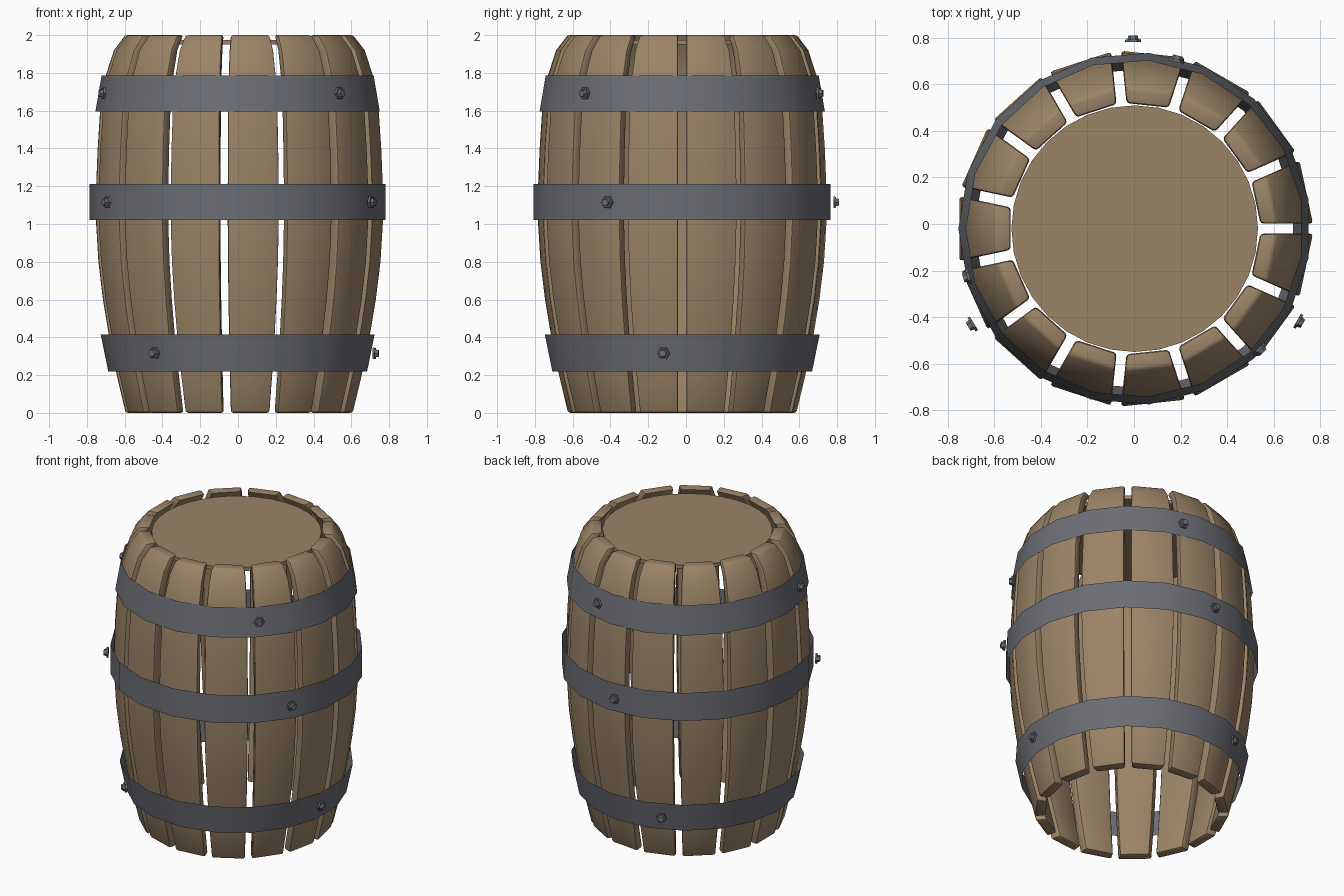
import bpy, bmesh
from math import sin, cos, tan, pi, radians
from mathutils import Matrix, Vector

if "Cube" in bpy.data.objects:
    bpy.data.objects.remove(bpy.data.objects["Cube"])

CX, CY = 0.003, -0.02
STAVES, HOOP_SIDES = 15, 19


def material(name, rgb):
    m = bpy.data.materials.new(name)
    m.diffuse_color = (*rgb, 1)
    m.use_nodes = True
    m.node_tree.nodes["Principled BSDF"].inputs["Base Color"].default_value = m.diffuse_color
    return m


WOOD = material("wood", (0.33, 0.23, 0.135))
METAL = material("metal", (0.15, 0.155, 0.175))


def add_object(name, bm, mat, angle=35):
    me = bpy.data.meshes.new(name)
    bm.to_mesh(me)
    bm.free()
    me.materials.append(mat)
    ob = bpy.data.objects.new(name, me)
    bpy.context.collection.objects.link(ob)
    bpy.ops.object.select_all(action='DESELECT')
    ob.select_set(True)
    bpy.context.view_layer.objects.active = ob
    bpy.ops.object.shade_smooth_by_angle(angle=radians(angle))
    return ob


# Staves: a bulged outer profile swept as a wedge-shaped plank with rounded edges
PROFILE = [(0, .598), (.2, .645), (.4, .685), (.6, .718), (.8, .742), (1, .754),
           (1.2, .754), (1.4, .746), (1.6, .733), (1.78, .705), (1.92, .66), (2, .60)]


def stave_mesh():
    bm = bmesh.new()
    rings = []
    for z, r in PROFILE:
        ri = r - .068
        wo, wi = (q * tan(pi / STAVES) - .022 for q in (r, ri))
        rings.append([bm.verts.new(p) for p in
                      ((ri, -wi, z), (r, -wo, z), (r, wo, z), (ri, wi, z))])
    for a, b in zip(rings, rings[1:]):
        for i in range(4):
            j = (i + 1) % 4
            bm.faces.new((a[i], a[j], b[j], b[i]))
    bm.faces.new(rings[0][::-1])
    bm.faces.new(rings[-1])
    bm.normal_update()
    sharp = [e for e in bm.edges if e.calc_face_angle() > radians(40)]
    bmesh.ops.bevel(bm, geom=sharp, offset=.013, segments=2, profile=.5, affect='EDGES')
    return bm


stave = add_object("stave_01", stave_mesh(), WOOD)
for k in range(STAVES):
    ob = stave
    if k:
        ob = stave.copy()
        ob.name = f"stave_{k + 1:02d}"
        bpy.context.collection.objects.link(ob)
    ob.location = (CX, CY, 0)
    ob.rotation_euler.z = 2 * pi * (k + .5) / STAVES

# Lid: thin disc just below the rim (the bottom is open)
bm = bmesh.new()
bmesh.ops.create_cone(bm, cap_ends=True, segments=32, radius1=.53, radius2=.53, depth=.025,
                      matrix=Matrix.Translation((CX, CY, 1.962)))
add_object("lid", bm, WOOD)


# Hoops: open bands
def hoop(name, z0, z1, r0, r1):
    bm = bmesh.new()
    bmesh.ops.create_cone(bm, cap_ends=False, segments=HOOP_SIDES, radius1=r0, radius2=r1,
                          depth=z1 - z0)
    bmesh.ops.recalc_face_normals(bm, faces=bm.faces)
    # turn so that one corner points to -x
    v = max(bm.verts, key=lambda v: v.co.z).co
    turn = Matrix.Rotation(pi - Vector((1, 0)).angle_signed(v.xy) * -1, 4, 'Z')
    bm.transform(Matrix.Translation((CX, CY, (z0 + z1) / 2)) @ turn)
    add_object(name, bm, METAL)


# Bolts: hexagonal flange with a smaller head, three around each hoop
def bolt(name, angle, z, r):
    bm = bmesh.new()
    for r1, r2, depth, at in ((.035, .033, .012, .006), (.024, .02, .018, .02)):
        bmesh.ops.create_cone(bm, cap_ends=True, segments=6, radius1=r1, radius2=r2,
                              depth=depth, matrix=Matrix.Translation((0, 0, at)))
    bm.transform(Matrix.Translation((CX, CY, z)) @ Matrix.Rotation(radians(angle), 4, 'Z')
                 @ Matrix.Translation((r, 0, 0)) @ Matrix.Rotation(pi / 2, 4, 'Y'))
    add_object(name, bm, METAL, 25)


for part, z0, z1, r0, r1, bolt_z, bolt_r, start in (
        ("bottom", .22, .415, .69, .73, .315, .72, -8),
        ("middle", 1.02, 1.213, .789, .789, 1.115, .802, -29.5),
        ("top", 1.595, 1.787, .758, .725, 1.692, .738, -44)):
    hoop(f"{part}_hoop", z0, z1, r0, r1)
    for i in range(3):
        bolt(f"{part}_bolt_{i + 1}", start + 120 * i, bolt_z, bolt_r)
